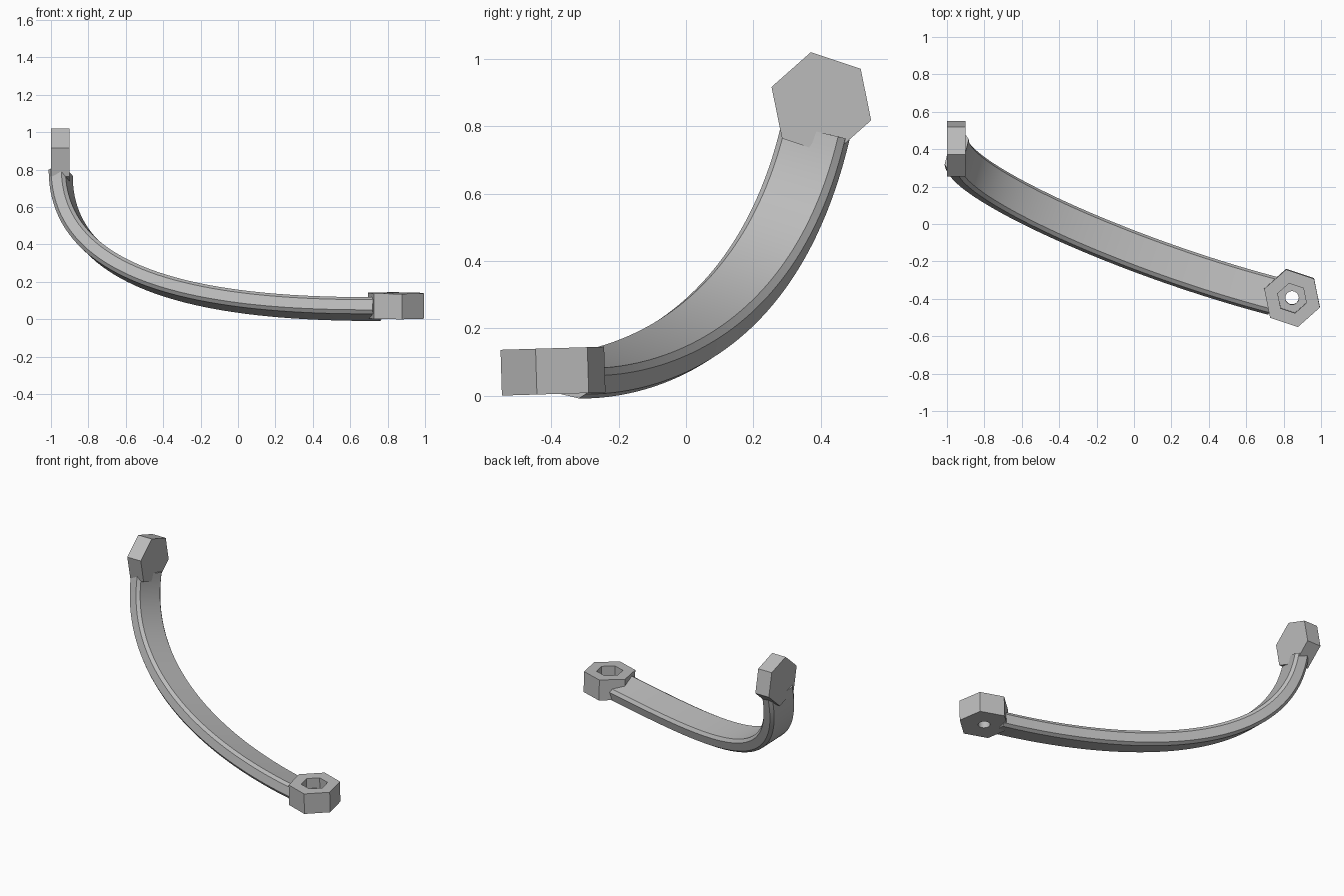
import bpy, bmesh, math
from mathutils import Vector, Matrix
from mathutils.geometry import interpolate_bezier

cube = bpy.data.objects.get("Cube")
if cube:
    bpy.data.objects.remove(cube, do_unlink=True)

grey = bpy.data.materials.new("plain grey")
grey.use_nodes = True
colour = (0.5, 0.5, 0.5, 1)
grey.diffuse_color = colour
grey.node_tree.nodes["Principled BSDF"].inputs["Base Color"].default_value = colour

TURN = math.radians(101.5)  # shared hexagon turn


def make_object(name, bm):
    mesh = bpy.data.meshes.new(name)
    bmesh.ops.recalc_face_normals(bm, faces=bm.faces)
    bm.to_mesh(mesh)
    bm.free()
    mesh.materials.append(grey)
    obj = bpy.data.objects.new(name, mesh)
    bpy.context.collection.objects.link(obj)
    return obj


def prism(name, sides, radius, low, high, matrix):
    """Prism along local z, placed by a matrix."""
    bm = bmesh.new()
    ring = [bm.verts.new((radius * math.cos(TURN + math.tau * i / sides),
                          radius * math.sin(TURN + math.tau * i / sides), low))
            for i in range(sides)]
    base = bm.faces.new(ring)
    top = bmesh.ops.extrude_face_region(bm, geom=[base])["geom"]
    bmesh.ops.translate(bm, vec=(0, 0, high - low),
                        verts=[v for v in top if isinstance(v, bmesh.types.BMVert)])
    bm.transform(matrix)
    return make_object(name, bm)


def select_only(obj):
    bpy.ops.object.select_all(action='DESELECT')
    obj.select_set(True)
    bpy.context.view_layer.objects.active = obj


def cut(obj, cutter):
    cutter.hide_render = True
    mod = obj.modifiers.new("cut", 'BOOLEAN')
    mod.operation = 'DIFFERENCE'
    mod.solver = 'EXACT'
    mod.object = cutter
    select_only(obj)
    bpy.ops.object.modifier_apply(modifier=mod.name)
    bpy.data.objects.remove(cutter, do_unlink=True)


# Upright boss: hexagon facing sideways with a round through hole
side = Matrix.Translation((-0.95, 0.402, 0.867)) @ Matrix(
    ((0, 0, 1, 0), (1, 0, 0, 0), (0, 1, 0, 0), (0, 0, 0, 1)))
upright_boss = prism("upright_boss", 6, 0.156, -0.05, 0.05, side)
cut(upright_boss, prism("hole", 40, 0.036, -0.2, 0.2, side))

# Flat boss: hexagon lying down with a nut pocket above the round hole
flat = Matrix.Translation((0.845, -0.395, 0.0725)) @ Matrix.Rotation(0.03, 4, 'X')
flat_boss = prism("flat_boss", 6, 0.157, -0.068, 0.068, flat)
cut(flat_boss, prism("pocket", 6, 0.081, 0.0, 0.2, flat))
cut(flat_boss, prism("hole", 40, 0.036, -0.2, 0.2, flat))

# Curved arm: chamfered flat bar swept along a bent path
start, end = Vector((-0.948, 0.385, 0.785)), Vector((0.745, -0.385, 0.055))
pull_a, pull_b = Vector((-0.95, 0.24, 0.17)), Vector((-0.09, -0.165, 0.052))
path = interpolate_bezier(start, pull_a, pull_b, end, 49)
across = Vector((0.24, 0.94, -0.23))
W, T, C = 0.1, 0.046, 0.018  # half width, half thickness, chamfer
corner = [(W, T - C), (W - C, T)]
section = (corner + [(-u, v) for u, v in reversed(corner)]
           + [(-u, -v) for u, v in corner] + [(u, -v) for u, v in reversed(corner)])

bm = bmesh.new()
rings = []
for i, point in enumerate(path):
    if i == 0:
        tangent = pull_a - start
    elif i == len(path) - 1:
        tangent = end - pull_b
    else:
        tangent = path[i + 1] - path[i - 1]
    tangent.normalize()
    wide = (across - tangent * across.dot(tangent)).normalized()
    thick = wide.cross(tangent)
    rings.append([bm.verts.new(point + wide * u + thick * v) for u, v in section])
for a, b in zip(rings, rings[1:]):
    for k in range(len(section)):
        n = (k + 1) % len(section)
        bm.faces.new((a[k], a[n], b[n], b[k]))
bm.faces.new(rings[0])
bm.faces.new(rings[-1])
curved_arm = make_object("curved_arm", bm)

for obj in (upright_boss, flat_boss, curved_arm):
    select_only(obj)
    bpy.ops.object.shade_smooth_by_angle(angle=math.radians(30))
